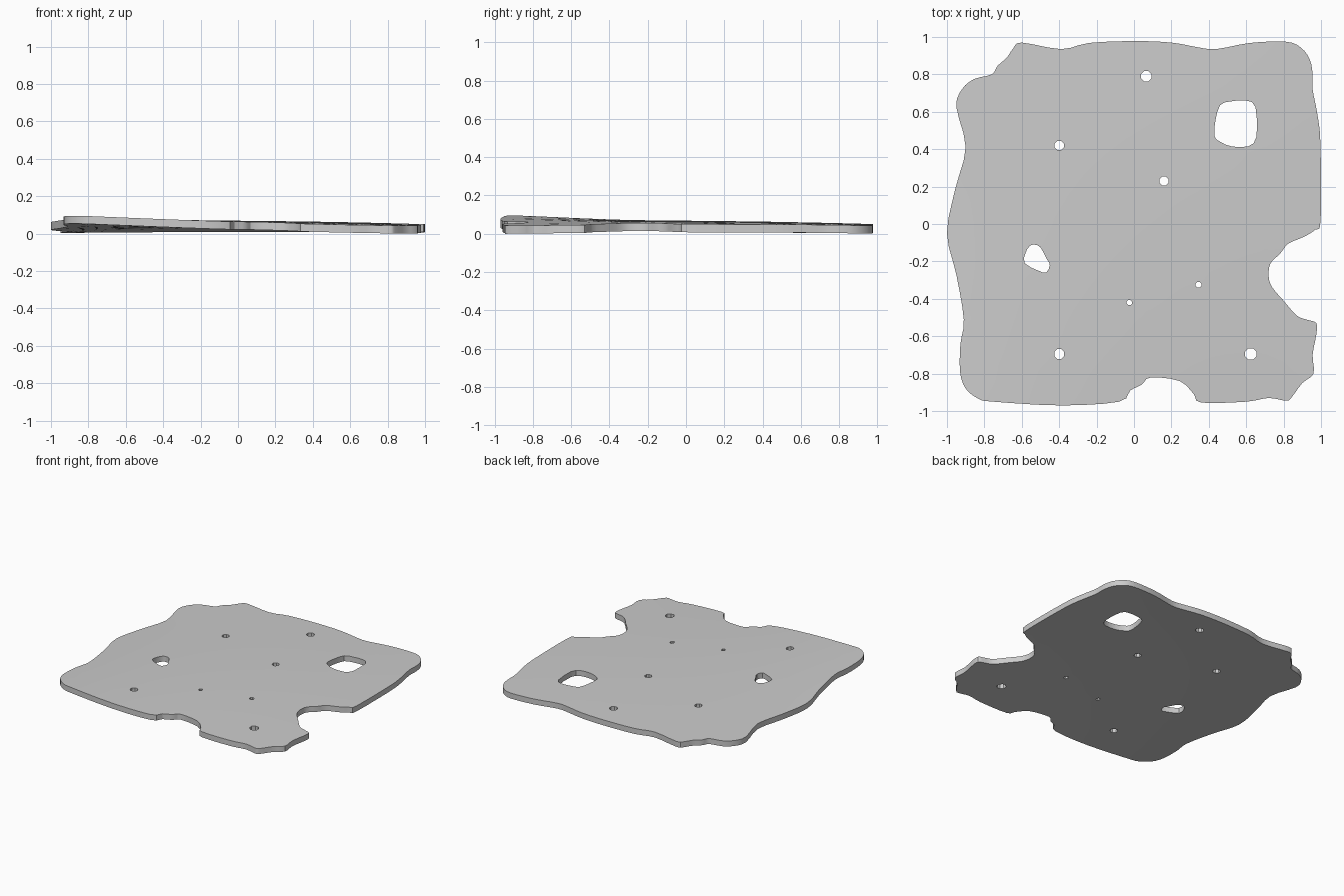
import bpy, bmesh, math
from mathutils import Vector
from mathutils.geometry import delaunay_2d_cdt

if "Cube" in bpy.data.objects:
    bpy.data.objects.remove(bpy.data.objects["Cube"])

THICK = 0.042

# ragged outer outline, clockwise from the back left
OUTLINE = [(-.60, .97), (-.39, .935), (-.24, .968), (0, .978), (.2, .97), (.34, .945),
           (.44, .935), (.62, .968), (.81, .975), (.89, .945), (.94, .88), (.955, .80),
           (.955, .72), (.98, .59), (.997, .43), (.998, .02), (.97, -.03), (.905, -.07),
           (.825, -.105), (.78, -.16), (.73, -.21), (.72, -.28), (.74, -.34), (.80, -.41),
           (.87, -.49), (.93, -.513), (.975, -.53), (.975, -.59), (.955, -.70), (.96, -.80),
           (.90, -.85), (.84, -.93), (.81, -.945), (.72, -.93), (.6, -.95), (.36, -.955),
           (.32, -.91), (.245, -.84), (.09, -.82), (.04, -.86), (-.02, -.89), (-.08, -.95),
           (-.39, -.97), (-.75, -.95), (-.83, -.935), (-.90, -.88), (-.93, -.79), (-.928, -.64),
           (-.91, -.51), (-.95, -.27), (-1, -.05), (-.955, .19), (-.90, .41), (-.95, .625),
           (-.92, .72), (-.855, .775), (-.76, .80), (-.73, .845), (-.68, .89), (-.645, .94)]
# two irregular openings
BIG_HOLE = [(.43, .47), (.435, .55), (.46, .635), (.515, .655), (.60, .66), (.65, .625),
            (.655, .465), (.61, .415), (.52, .415), (.46, .44)]
OVAL_HOLE = [(-.535, -.11), (-.50, -.125), (-.465, -.19), (-.45, -.22), (-.47, -.26),
             (-.51, -.25), (-.585, -.21), (-.58, -.155), (-.56, -.12)]
# small drilled holes: x, y, radius
DRILLED = [(.065, .79, .030), (-.4, .42, .027), (.16, .23, .026), (-.4, -.695, .028),
           (.625, -.695, .033), (.345, -.325, .017), (-.025, -.42, .015)]


def smooth(pts, n):
    """Closed Catmull-Rom curve through the points."""
    out, m = [], len(pts)
    for i in range(m):
        a, b, c, d = (Vector(pts[(i + k) % m]) for k in (-1, 0, 1, 2))
        for j in range(n):
            t = j / n
            out.append(0.5 * (2 * b + (c - a) * t + (2 * a - 5 * b + 4 * c - d) * t * t
                              + (3 * b - a - 3 * c + d) * t ** 3))
    return out


def octagon(x, y, r):
    return [Vector((x + r * math.cos(math.pi * (k + .5) / 4),
                    y + r * math.sin(math.pi * (k + .5) / 4))) for k in range(8)]


def inside(p, loop):
    hit = False
    for i, b in enumerate(loop):
        a = loop[i - 1]
        if (a.y > p.y) != (b.y > p.y) and p.x < a.x + (p.y - a.y) * (b.x - a.x) / (b.y - a.y):
            hit = not hit
    return hit


# gentle warp of the top surface: rows are front, middle, back
WARP = [(.112, .068, .044), (.066, .074, .056), (.046, .056, .047)]


def quad(v, t):
    return v[0] * t * (t - 1) / 2 + v[1] * (1 - t * t) + v[2] * t * (t + 1) / 2


def top_height(p):
    return min(.105, quad([quad(row, p.x) for row in WARP], p.y))


loops = [smooth(OUTLINE, 3), smooth(BIG_HOLE, 2), smooth(OVAL_HOLE, 2)]
loops += [octagon(*h) for h in DRILLED]


def in_plate(p):
    return inside(p, loops[0]) and not any(inside(p, h) for h in loops[1:])


# triangulate the plate with interior points so that it can bend
pts, edges = [], []
for loop in loops:
    s, n = len(pts), len(loop)
    pts += loop
    edges += [(s + i, s + (i + 1) % n) for i in range(n)]
rim = list(pts)
for i in range(-9, 10):
    for j in range(-9, 10):
        p = Vector((i * .1 + .003, j * .1 + .007))
        if in_plate(p) and min((p - q).length for q in rim) > .03:
            pts.append(p)
verts, _, faces, *_ = delaunay_2d_cdt(pts, edges, [], 0, 1e-5)

bm = bmesh.new()
bv = [bm.verts.new((v.x, v.y, top_height(v) - THICK)) for v in verts]
for f in faces:
    if in_plate(sum((verts[i] for i in f), Vector((0, 0))) / len(f)):
        bm.faces.new([bv[i] for i in f])
bmesh.ops.delete(bm, geom=[v for v in bm.verts if not v.link_faces], context='VERTS')

# thicken upward, keeping the underside
res = bmesh.ops.extrude_face_region(bm, geom=bm.faces[:], use_keep_orig=True)
bmesh.ops.translate(bm, vec=(0, 0, THICK),
                    verts=[e for e in res['geom'] if isinstance(e, bmesh.types.BMVert)])
bmesh.ops.recalc_face_normals(bm, faces=bm.faces[:])

# stand on the ground
low = min(v.co.z for v in bm.verts)
bmesh.ops.translate(bm, vec=(0, 0, -low), verts=bm.verts[:])

mesh = bpy.data.meshes.new("warped_plate")
bm.to_mesh(mesh)
bm.free()
plate = bpy.data.objects.new("warped_plate", mesh)
bpy.context.collection.objects.link(plate)
bpy.context.view_layer.objects.active = plate
plate.select_set(True)
bpy.ops.object.shade_smooth_by_angle(angle=math.radians(30))
